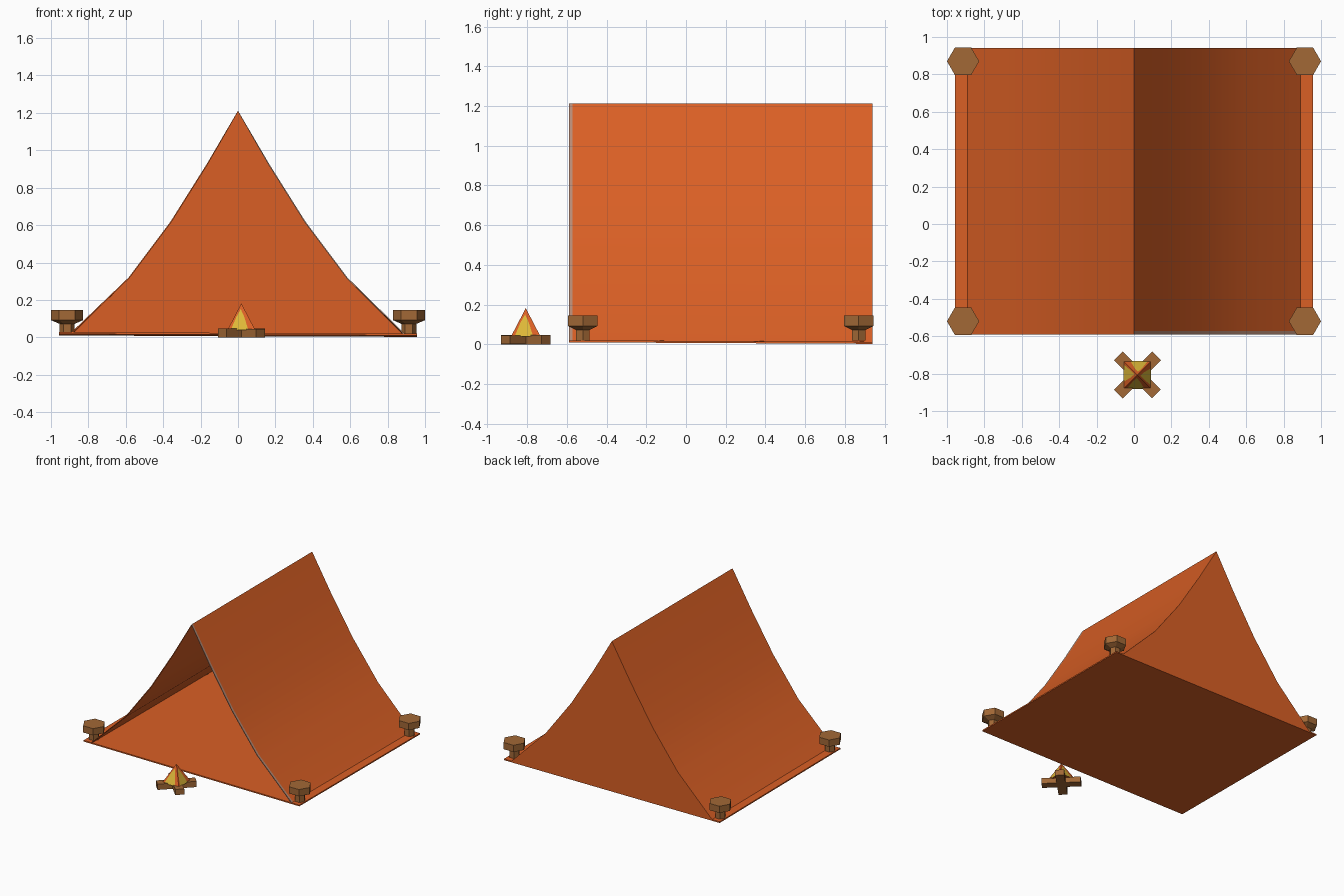
import bpy, bmesh, math

if "Cube" in bpy.data.objects:
    bpy.data.objects.remove(bpy.data.objects["Cube"])


def material(name, rgb):
    m = bpy.data.materials.new(name)
    m.diffuse_color = (*rgb, 1)
    m.use_nodes = True
    m.node_tree.nodes["Principled BSDF"].inputs["Base Color"].default_value = m.diffuse_color
    return m


ORANGE = material("orange canvas", (0.70, 0.115, 0.018))
WOOD = material("brown wood", (0.36, 0.14, 0.037))
YELLOW = material("flame yellow", (0.73, 0.48, 0.04))
TRIM = material("faded trim", (0.48, 0.26, 0.18))


def make(name, verts, faces, mats, indices=None):
    me = bpy.data.meshes.new(name)
    me.from_pydata(verts, [], faces)
    for m in mats:
        me.materials.append(m)
    if indices:
        for p, i in zip(me.polygons, indices):
            p.material_index = i
    ob = bpy.data.objects.new(name, me)
    bpy.context.collection.objects.link(ob)
    return ob


def ground(x, y):
    # slightly tilted ground sheet
    return 0.013 - 0.004 * x - 0.005 * y


# Tent canvas: concave A-shaped profile run along y, closed at the back
half = [(0.89, None), (0.585, 0.32), (0.36, 0.62), (0.165, 0.93)]
profile = [(-x, z) for x, z in half] + [(0, 1.212)] + half[::-1]
cuts = [-0.59, -0.572, 0.94]
n = len(cuts)
verts = [(x, y, ground(x, y) + 0.008 if z is None else z)
         for x, z in profile for y in cuts]
faces, idx = [], []
for i in range(len(profile) - 1):
    for j in range(n - 1):
        a = i * n + j
        faces.append((a, a + n, a + n + 1, a + 1))
        # worn trim along the right front edge
        idx.append(1 if j == 0 and i >= 4 else 0)
faces.append([i * n + n - 1 for i in range(len(profile))])
idx.append(0)
tent = make("tent_canvas", verts, faces, [ORANGE, TRIM], idx)
solid = tent.modifiers.new("thickness", 'SOLIDIFY')
solid.thickness = 0.006
solid.offset = -1
bpy.context.view_layer.objects.active = tent
tent.select_set(True)
bpy.ops.object.modifier_apply(modifier="thickness")
bpy.ops.object.shade_smooth_by_angle(angle=math.radians(35))

# Ground sheet, reaching past the walls under the pegs
corners = [(-0.957, -0.59), (0.957, -0.59), (0.957, 0.94), (-0.957, 0.94)]
top = [(x, y, ground(x, y) + 0.008) for x, y in corners]
low = [(x, y, max(0, ground(x, y) - 0.002)) for x, y in corners]
sides = [(i, (i + 1) % 4, 4 + (i + 1) % 4, 4 + i) for i in range(4)]
make("ground_sheet", low + top, [(3, 2, 1, 0), (4, 5, 6, 7)] + sides, [ORANGE])


# Pegs: six-sided lathe with a flared head
def peg(name, cx, cy):
    rings = [(0.04, 0.018), (0.04, 0.072), (0.086, 0.092), (0.086, 0.146)]
    v = [(cx + r * math.cos(k * math.pi / 3), cy + r * math.sin(k * math.pi / 3), z)
         for r, z in rings for k in range(6)]
    f = [(6 * r + k, 6 * r + (k + 1) % 6, 6 * r + 6 + (k + 1) % 6, 6 * r + 6 + k)
         for r in range(3) for k in range(6)]
    make(name, v, f + [tuple(range(5, -1, -1)), tuple(range(18, 24))], [WOOD])


for side, sx in (("left", -1), ("right", 1)):
    for end, py in (("front", -0.52), ("back", 0.87)):
        peg(f"{end}_{side}_peg", sx * 0.914, py)

# Campfire logs: two crossed bars
FX, FY = 0.018, -0.807
for k, ang in enumerate((45, -45)):
    bm = bmesh.new()
    bmesh.ops.create_cube(bm, size=1)
    bmesh.ops.scale(bm, vec=(0.288, 0.066, 0.046 - 0.001 * k), verts=bm.verts)
    me = bpy.data.meshes.new("log")
    bm.to_mesh(me)
    bm.free()
    me.materials.append(WOOD)
    log = bpy.data.objects.new(f"log_{k + 1}", me)
    log.location = (FX, FY, 0.023)
    log.rotation_euler.z = math.radians(ang)
    bpy.context.collection.objects.link(log)

# Flame: four-sided pyramid with a yellow core cut into each side
R, ZB, ZT = 0.074, 0.04, 0.182
base = [(-R, -R), (R, -R), (R, R), (-R, R)]
verts, faces, idx = [], [], []
for k in range(4):
    a, b = base[k], base[(k + 1) % 4]

    def point(u, h):
        # u runs along the base edge, h up towards the tip
        return (FX + (a[0] + (b[0] - a[0]) * u) * (1 - h),
                FY + (a[1] + (b[1] - a[1]) * u) * (1 - h), ZB + (ZT - ZB) * h)

    s = len(verts)
    verts += [point(0, 0), point(0.12, 0), point(0.75, 0), point(1, 0),
              point(0.7, 0.5), point(0.4, 0.78), point(0.15, 0.5), point(0.5, 1)]
    for f, m in (((1, 2, 4, 5, 6), 1), ((0, 1, 6, 5, 7), 0), ((2, 3, 7, 5, 4), 0)):
        faces.append([s + i for i in f])
        idx.append(m)
s = len(verts)
verts += [(FX + x, FY + y, ZB) for x, y in base]
faces.append((s + 3, s + 2, s + 1, s))
idx.append(0)
make("flame", verts, faces, [ORANGE, YELLOW], idx)
